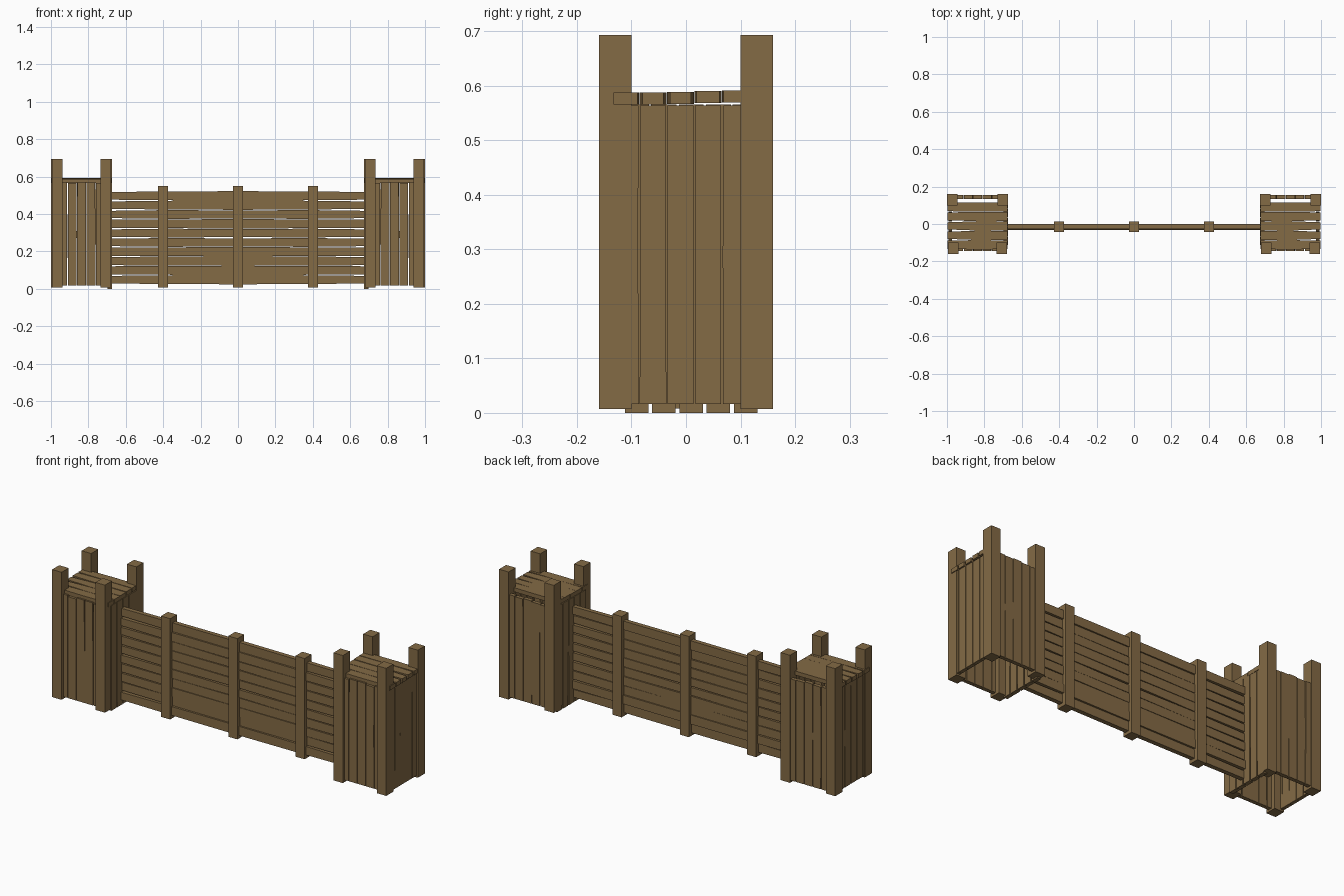
import bpy, bmesh, random

if "Cube" in bpy.data.objects:
    bpy.data.objects.remove(bpy.data.objects["Cube"])
random.seed(4)

wood = bpy.data.materials.new("wood")
wood.diffuse_color = (0.23, 0.145, 0.06, 1)
wood.use_nodes = True
wood.node_tree.nodes["Principled BSDF"].inputs["Base Color"].default_value = wood.diffuse_color


def timber(name, lo, hi, axis=2, waxis=0, widths=(1, 1, 1)):
    """Box from lo to hi, with its width scaled at start, middle and end of its length."""
    bm = bmesh.new()
    taxis = 3 - axis - waxis
    mid = (lo[waxis] + hi[waxis]) / 2
    half = (hi[waxis] - lo[waxis]) / 2
    rings = []
    for i, s in enumerate(widths):
        ring = []
        for a, b in ((-1, 0), (1, 0), (1, 1), (-1, 1)):
            co = [0, 0, 0]
            co[axis] = lo[axis] + (hi[axis] - lo[axis]) * i / (len(widths) - 1)
            co[waxis] = mid + a * half * s
            co[taxis] = (lo, hi)[b][taxis]
            ring.append(bm.verts.new(co))
        rings.append(ring)
    for r, q in zip(rings, rings[1:]):
        for k in range(4):
            bm.faces.new((r[k], r[(k + 1) % 4], q[(k + 1) % 4], q[k]))
    bm.faces.new(rings[0])
    bm.faces.new(rings[-1])
    bmesh.ops.recalc_face_normals(bm, faces=bm.faces)
    me = bpy.data.meshes.new(name)
    bm.to_mesh(me)
    bm.free()
    me.materials.append(wood)
    ob = bpy.data.objects.new(name, me)
    bpy.context.collection.objects.link(ob)
    return ob


def worn(low=0.9):
    return [random.uniform(low, 1.0) for _ in range(3)]


def mirrored(ob):
    m = ob.modifiers.new("mirror", 'MIRROR')
    m.use_axis[0] = True
    m.use_clip = False


# Tower posts (right tower, mirrored to the left)
for name, x, y in (("front_inner", 0.708, -0.13), ("front_outer", 0.966, -0.13),
                   ("back_inner", 0.703, 0.13), ("back_outer", 0.972, 0.13)):
    mirrored(timber(name + "_post", (x - 0.028, y - 0.03, 0.007), (x + 0.028, y + 0.03, 0.693)))

for i in range(5):
    # Front and back wall planks
    x = 0.712 + i * 0.05
    for name, y in (("front", -0.145), ("back", 0.133)):
        mirrored(timber(name + "_wall_plank", (x, y, 0.018), (x + 0.049, y + 0.021, 0.567 + random.uniform(-.004, .004)),
                        widths=worn()))
    # Outer and inner side planks
    y = -0.136 + i * 0.0505
    mirrored(timber("outer_wall_plank", (0.973, y, 0.016), (0.992, y + 0.05, 0.564),
                    waxis=1, widths=worn()))
    y = -0.115 + i * 0.05
    mirrored(timber("inner_wall_plank", (0.675, y, 0.0), (0.697, y + 0.049, 0.566),
                    waxis=1, widths=(0.88, random.uniform(0.9, 1), random.uniform(0.9, 1))))
    # Platform boards
    y = -0.136 + i * 0.0505
    z = 0.567 + random.uniform(-0.002, 0.003)
    mirrored(timber("platform_board", (0.677, y, z), (0.998, y + 0.05, z + 0.022),
                    axis=0, waxis=1, widths=(random.uniform(0.9, 1), 1, random.uniform(0.75, 0.9))))

# Fence rails between the towers, narrower at the ends
for i in range(10):
    z = 0.024 + i * 0.0498
    y = -0.027 + random.uniform(-0.004, 0.004)
    mid = 0.83 if i in (4, 5, 7) else 1.0
    end = random.uniform(0.78, 0.9)
    timber("fence_board", (-0.685, y, z), (0.685, y + 0.024, z + 0.0498),
           axis=0, waxis=2, widths=(end, 0.95, mid, 0.95, end))

# Fence posts
for x in (-0.4, 0, 0.4):
    timber("fence_post", (x - 0.027, -0.044, 0.008), (x + 0.027, 0.014, 0.55))
